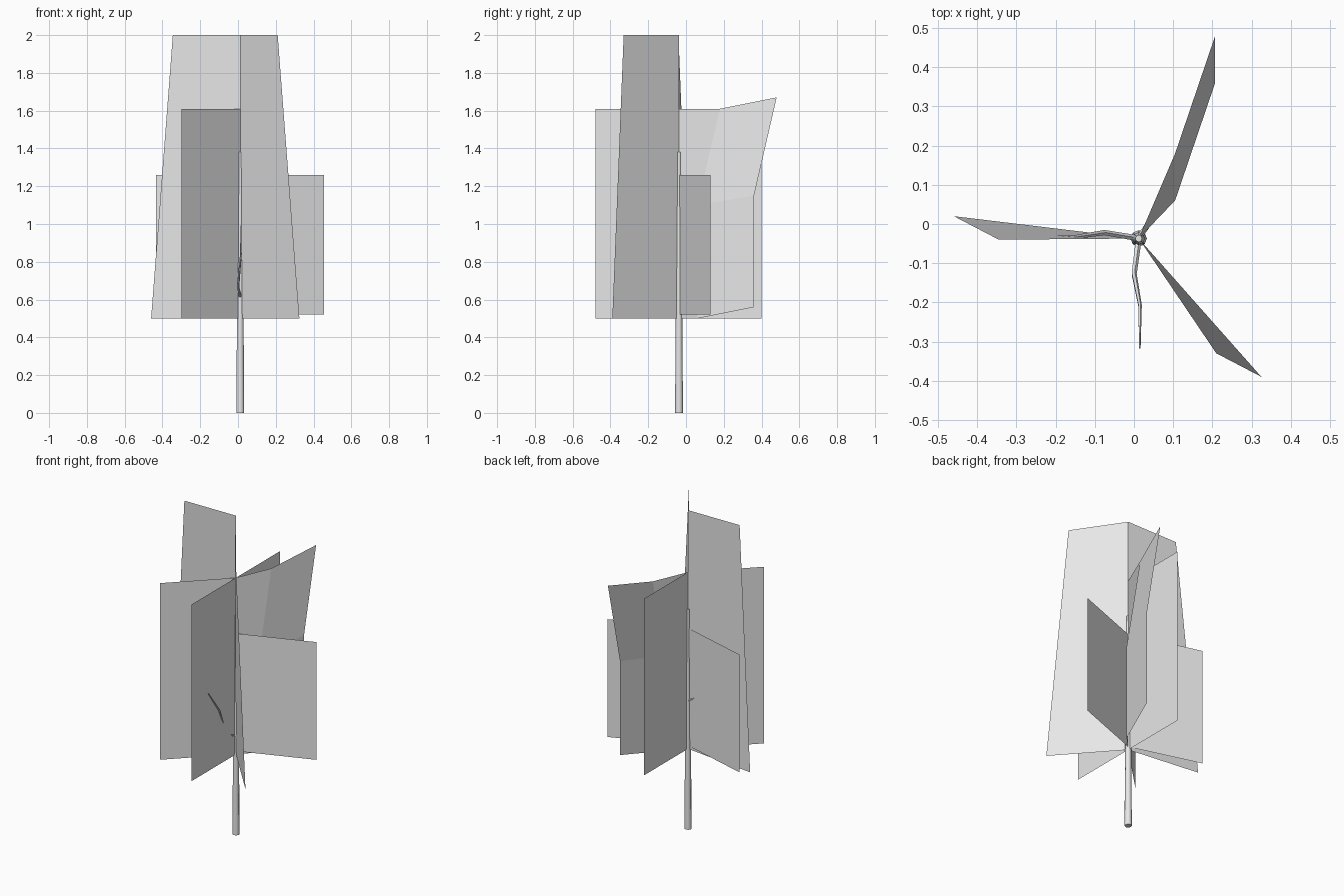
import bpy
import math
from mathutils import Vector, Matrix

cube = bpy.data.objects.get("Cube")
if cube:
    bpy.data.objects.remove(cube, do_unlink=True)

AXIS = Vector((0.012, -0.037, 0))


def material(name, color):
    mat = bpy.data.materials.new(name)
    mat.use_nodes = True
    mat.diffuse_color = color
    mat.node_tree.nodes["Principled BSDF"].inputs["Base Color"].default_value = color
    return mat


GREY = material("light grey", (0.8, 0.8, 0.8, 1))


def add_mesh(name, verts, faces):
    mesh = bpy.data.meshes.new(name)
    mesh.from_pydata(verts, [], faces)
    mesh.materials.append(GREY)
    obj = bpy.data.objects.new(name, mesh)
    bpy.context.collection.objects.link(obj)
    return obj


def tube(name, path, radii, sides):
    """Tapered tube along a path, capped at both ends."""
    verts, faces = [], []
    for i, p in enumerate(path):
        tangent = path[min(i + 1, len(path) - 1)] - path[max(i - 1, 0)]
        turn = Vector((0, 0, 1)).rotation_difference(tangent)
        for k in range(sides):
            a = math.tau * k / sides
            verts.append(p + turn @ Vector((math.cos(a), math.sin(a), 0)) * radii[i])
    for i in range(len(path) - 1):
        for k in range(sides):
            n = (k + 1) % sides
            faces.append((i * sides + k, i * sides + n,
                          (i + 1) * sides + n, (i + 1) * sides + k))
    faces.append(tuple(reversed(range(sides))))
    faces.append(tuple(range(len(verts) - sides, len(verts))))
    obj = add_mesh(name, verts, faces)
    bpy.ops.object.select_all(action="DESELECT")
    obj.select_set(True)
    bpy.context.view_layer.objects.active = obj
    bpy.ops.object.shade_smooth_by_angle(angle=math.radians(50))
    return obj


def card(name, low, high, bottom, top):
    """Foliage sheet from the trunk axis to an outer edge, low (x, y) to high (x, y)."""
    return add_mesh(name, [(AXIS.x, AXIS.y, bottom), (*low, bottom),
                           (*high, top), (AXIS.x, AXIS.y, top)], [(0, 1, 2, 3)])


# Trunk
tube("trunk", [AXIS + Vector((0, 0, z)) for z in (0, 0.7, 1.38)],
     (0.021, 0.016, 0.009), 8)

# Three bent twigs around the trunk
TWIG = [Vector(p) for p in ((0, 0, 0), (-0.012, -0.09, 0.06),
                            (0.003, -0.17, 0.23), (0.003, -0.28, 0.38))]
for name, angle, height in (("front_twig", 0, 0.61), ("right_twig", -92, 0.8),
                            ("back_twig", 153, 0.9)):
    spin = Matrix.Rotation(math.radians(angle), 3, "Z")
    base = AXIS + Vector((0, 0, height))
    tube(name, [base + spin @ p for p in TWIG], (0.008, 0.007, 0.005, 0.002), 5)

# Tall leaning foliage sheets
card("tall_right_foliage", (-0.46, 0.02), (-0.345, -0.04), 0.5, 2)
card("tall_left_foliage", (0.325, -0.39), (0.21, -0.33), 0.5, 2)

# Middle upright foliage sheets
for name, end in (("middle_front_foliage", (0.012, -0.48)),
                  ("middle_back_foliage", (0.012, 0.4)),
                  ("middle_right_foliage", (-0.3, -0.345))):
    card(name, end, end, 0.5, 1.61)

# Low upright foliage sheets
for name, end in (("low_left_foliage", (0.455, 0.13)),
                  ("low_right_foliage", (-0.435, 0.09))):
    card(name, end, end, 0.52, 1.26)

# Bent foliage sheet with a flared upper corner, three rows of three points
rows = []
for z, bend, end, lift in ((0.5, 0.06, 0.36, 0.06), (1.1, 0.06, 0.36, 0.05),
                           (1.61, 0.18, 0.48, 0.06)):
    rows += [(AXIS.x, AXIS.y, z), (0.105, bend, z), (0.207, end, z + lift)]
add_mesh("bent_back_foliage", rows,
         [(r + c, r + c + 1, r + c + 4, r + c + 3) for r in (0, 3) for c in (0, 1)])
